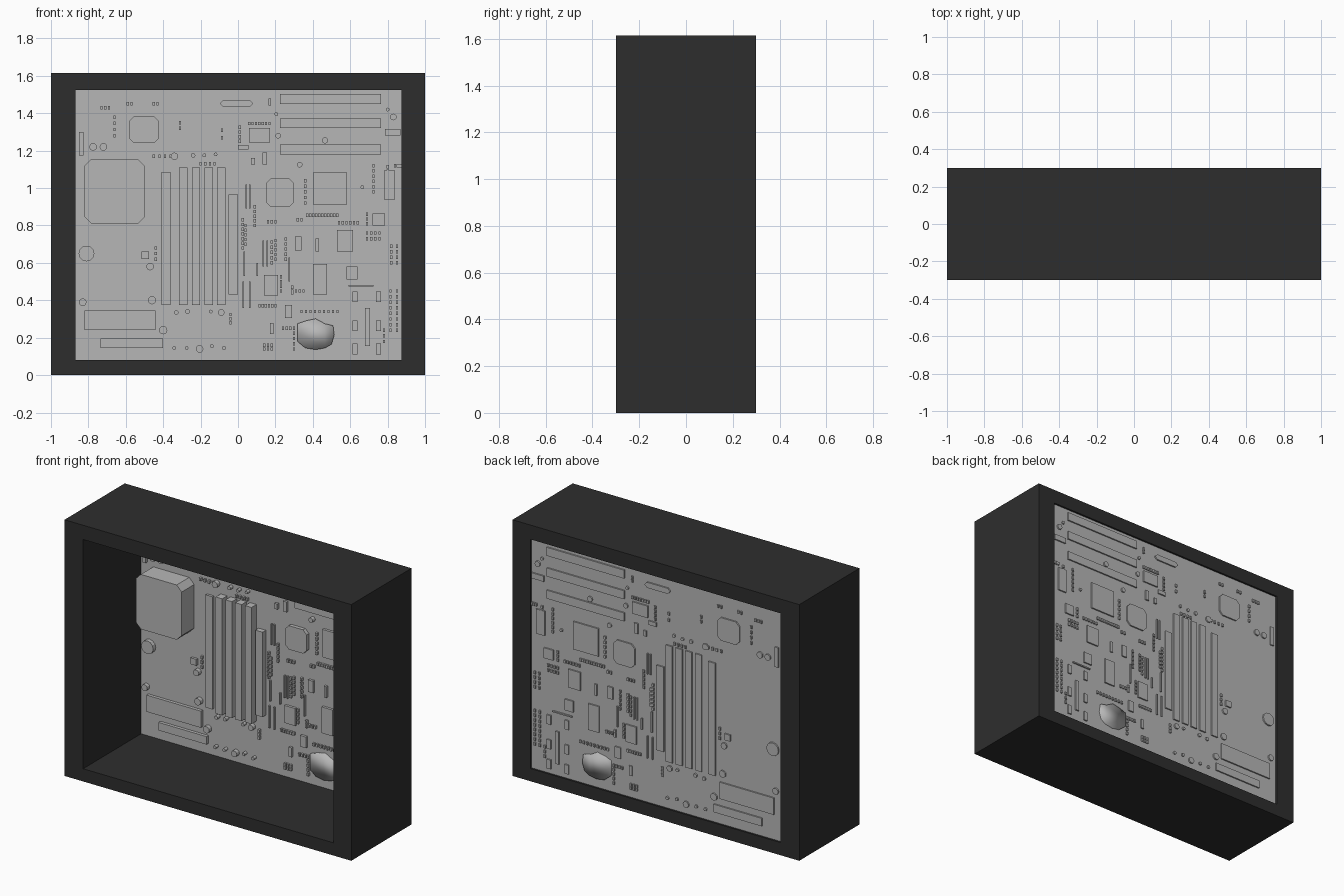
import bpy, bmesh, math

def mat(name, v):
    m = bpy.data.materials.new(name)
    m.diffuse_color = (v, v, v, 1)
    return m

DARK = mat("dark_case", 0.027)
GREY = mat("board_grey", 0.47)
BACK = 0.297          # rear end of parts that pierce the board

def finish(bm, name, m):
    bmesh.ops.recalc_face_normals(bm, faces=bm.faces)
    me = bpy.data.meshes.new(name)
    bm.to_mesh(me)
    bm.free()
    me.materials.append(m)
    ob = bpy.data.objects.new(name, me)
    bpy.context.collection.objects.link(ob)
    return ob

def prism(bm, pts, y0, y1):
    a = [bm.verts.new((x, y0, z)) for x, z in pts]
    b = [bm.verts.new((x, y1, z)) for x, z in pts]
    bm.faces.new(a)
    bm.faces.new(b[::-1])
    n = len(pts)
    for i in range(n):
        j = (i + 1) % n
        bm.faces.new((a[i], a[j], b[j], b[i]))

def rect(x0, x1, z0, z1, c=0):
    if not c:
        return [(x0, z0), (x1, z0), (x1, z1), (x0, z1)]
    return [(x0 + c, z0), (x1 - c, z0), (x1, z0 + c), (x1, z1 - c),
            (x1 - c, z1), (x0 + c, z1), (x0, z1 - c), (x0, z0 + c)]

def circle(x, z, r, n=12):
    return [(x + r * math.cos(2 * math.pi * i / n), z + r * math.sin(2 * math.pi * i / n)) for i in range(n)]

def parts(name, outlines, front, back=BACK):
    bm = bmesh.new()
    for o in outlines:
        prism(bm, o, front, back)
    return finish(bm, name, GREY)

# Case: a rectangular tube open at front and back
bm = bmesh.new()
loops = [[bm.verts.new((x, y, z)) for x, z in rect(*r)]
         for r, y in (((-1, 1, 0, 1.615), -0.3), ((-1, 1, 0, 1.615), 0.3),
                      ((-0.87, 0.875, 0.08, 1.525), 0.3), ((-0.87, 0.875, 0.08, 1.525), -0.3))]
for k in range(4):
    p, q = loops[k], loops[(k + 1) % 4]
    for i in range(4):
        j = (i + 1) % 4
        bm.faces.new((p[i], p[j], q[j], q[i]))
finish(bm, "case_frame", DARK)

# Circuit board near the back
parts("circuit_board", [rect(-0.87, 0.875, 0.08, 1.525)], 0.278, 0.288)

# Processor block and chamfered chips
parts("processor_block", [rect(-0.82, -0.5, 0.81, 1.155, 0.035)], 0.153, 0.283)
parts("chamfered_chips", [rect(-0.58, -0.425, 1.24, 1.385, 0.025),
                          rect(0.15, 0.30, 0.90, 1.05, 0.025)], 0.255)

# Memory sticks and side slots
parts("memory_sticks", [rect(x, x + 0.045, 0.375, 1.11) for x in (-0.315, -0.247, -0.179, -0.111)], 0.228)
parts("memory_side_slot", [rect(-0.41, -0.362, 0.375, 1.085)], 0.262)
parts("graphics_slot", [rect(-0.05, 0, 0.43, 0.965)], 0.245)

# Expansion slots
parts("expansion_slots", [rect(0.225, 0.765, z, z + 0.053) for z in (1.18, 1.32, 1.45)], 0.24)

# Cable connectors
parts("connectors", [rect(-0.82, -0.44, 0.24, 0.345), rect(-0.735, -0.40, 0.145, 0.195),
                     rect(-0.85, -0.825, 1.175, 1.30), rect(0.785, 0.87, 1.28, 1.315),
                     rect(-0.095, 0.08, 1.435, 1.47, 0.015)], 0.258)

# Flat chips
CHIPS = [(.405, .58, .91, 1.085), (.06, .17, 1.245, 1.32), (.53, .615, .66, .775),
         (.40, .475, .43, .595), (.14, .215, .425, .535), (.72, .785, .80, .865),
         (.58, .64, .51, .58), (.78, .84, .94, 1.095), (.305, .34, .665, .74),
         (.415, .432, .66, .73), (.25, .29, .305, .375), (.68, .705, .155, .36),
         (.17, .19, .22, .28), (.13, .155, 1.125, 1.19), (.07, .09, 1.125, 1.16),
         (0, .055, 1.205, 1.23), (-.515, -.475, .62, .66)]
parts("flat_chips", [rect(*c) for c in CHIPS], 0.262)
parts("port_chips", [rect(x, x + 0.027, z, z + 0.058) for x in (.613, .738)
                     for z in (.11, .235, .39)], 0.262)

# Thin header strips
STRIPS = [(.04, .89, .13), (.06, .89, .13), (.03, .53, .13), (.025, .36, .14),
          (.06, .36, .14), (.132, .58, .14), (.152, .58, .14), (.10, .53, .07), (.27, .50, .13)]
parts("header_strips", [rect(x, x + 0.008, z, z + h) for x, z, h in STRIPS]
      + [rect(.59, .725, .475, .483)], 0.265)

# Round capacitors
CAPS = [(-.81, .65, .042), (-.775, 1.22, .02), (-.72, 1.22, .02), (-.34, 1.17, .02),
        (-.47, .58, .02), (-.46, .40, .022), (-.83, .39, .02), (-.40, .24, .022),
        (-.09, .335, .018), (-.205, .14, .02), (-.34, .145, .01), (-.275, .145, .01),
        (-.14, .155, .01), (-.075, .145, .01), (-.33, .335, .012), (-.27, .34, .012),
        (-.145, .34, .01), (.215, 1.28, .015), (.33, 1.125, .015), (.465, 1.255, .017),
        (.83, 1.38, .018), (.80, 1.42, .01), (.205, 1.395, .01), (.665, 1.005, .01),
        (-.24, 1.175, .012), (-.18, 1.175, .01), (-.12, 1.18, .01)]
parts("capacitors", [circle(*c) for c in CAPS], 0.252)

# Small surface parts in rows: x, z of the first, count, step
ROWS_ACROSS = [(.115, .37, 6, .017), (.34, .34, 9, .024), (.37, .855, 11, .016),
               (.54, .815, 6, .02), (.06, 1.345, 7, .018), (-.45, 1.17, 4, .03),
               (.14, .14, 3, .02), (.14, .16, 3, .02), (.24, .25, 4, .02),
               (.84, 1.12, 3, .014), (-.20, 1.13, 4, .025), (-.59, 1.45, 2, .02),
               (-.45, 1.45, 2, .02), (.16, .82, 3, .02), (.32, .83, 2, .02),
               (.69, .73, 4, .022), (.69, .76, 4, .022), (.29, .45, 4, .02), (-.73, 1.43, 3, .02)]
COLUMNS_UP = [(.815, .24, 8, .03), (.85, .24, 8, .03), (.025, .68, 7, .025), (.04, .70, 5, .025),
              (.18, .60, 5, .028), (.20, .62, 5, .025), (.255, .62, 5, .027), (-.66, 1.28, 4, .033),
              (-.44, .62, 3, .03), (.82, .60, 4, .03), (.85, .60, 4, .03), (.36, .92, 5, .03),
              (.725, .98, 6, .028), (.30, .14, 4, .028), (.09, .80, 5, .025), (-.04, .28, 3, .022),
              (-.31, 1.32, 2, .03), (-.085, 1.27, 2, .04), (.01, 1.25, 4, .025), (.80, 1.04, 4, .025),
              (.17, .46, 1, .02), (.23, .45, 4, .025), (.69, .81, 3, .025), (.17, 1.45, 2, .02),
              (.29, .44, 2, .03), (.78, .18, 3, .03)]
small = []
for x, z, n, d in ROWS_ACROSS:
    small += [(x + i * d, z) for i in range(n)]
for x, z, n, d in COLUMNS_UP:
    small += [(x, z + i * d) for i in range(n)]
parts("small_components", [rect(x - .006, x + .006, z - .009, z + .009) for x, z in small], 0.262)

# Smooth battery cell with a slightly wavy outline
cell = [(.318, .18), (.36, .145), (.415, .136), (.465, .145), (.50, .165), (.515, .215),
        (.508, .265), (.465, .275), (.415, .302), (.36, .29), (.318, .275), (.318, .23)]
ob = parts("battery_cell", [cell], 0.262, 0.298)
for p in ob.data.polygons:
    p.use_smooth = True
